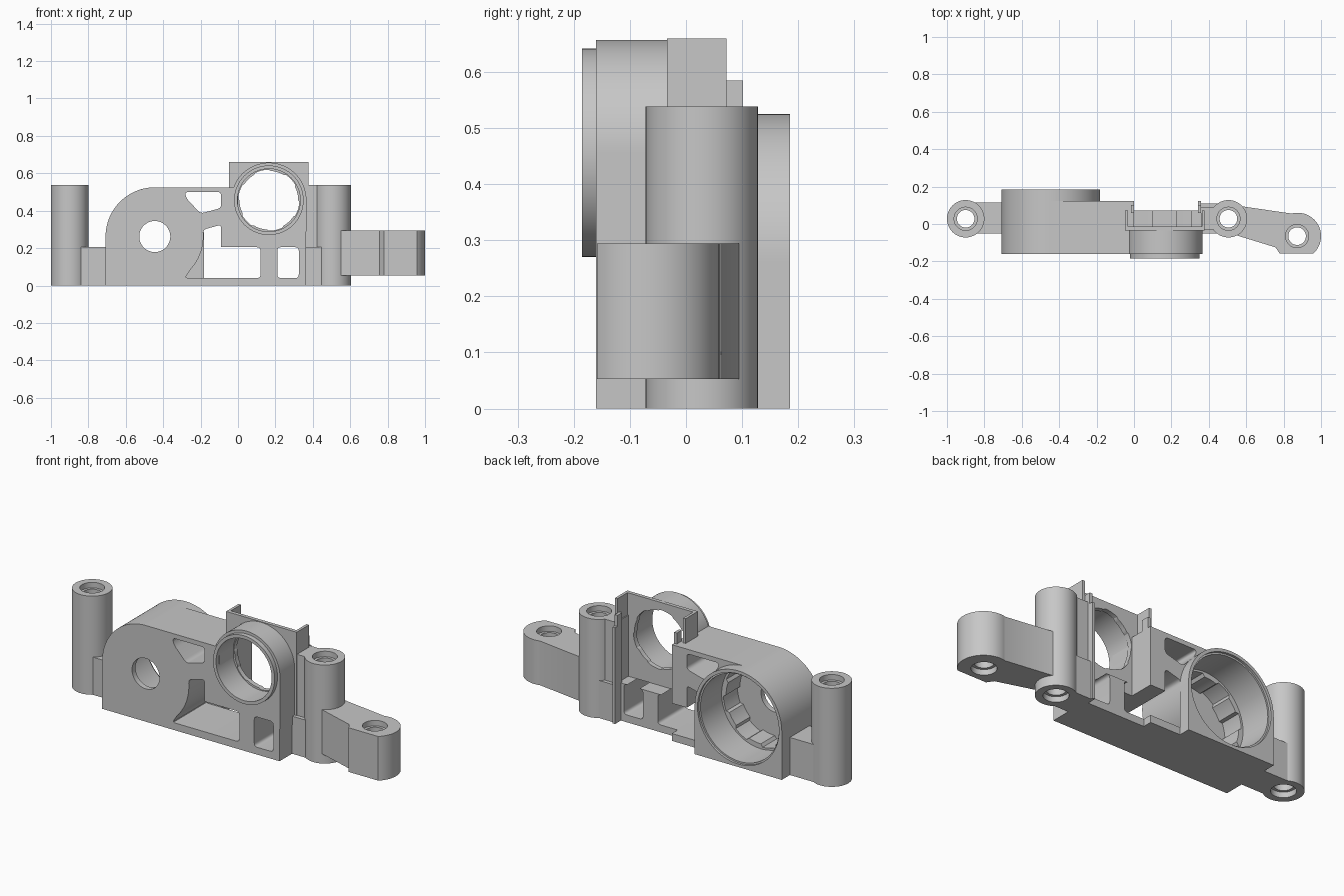
import bpy, bmesh
from math import sin, cos, radians, pi
from mathutils import Vector

if "Cube" in bpy.data.objects:
    bpy.data.objects.remove(bpy.data.objects["Cube"])

grey = bpy.data.materials.new("plain grey")
grey.use_nodes = True
colour = (0.57, 0.57, 0.57, 1)
grey.diffuse_color = colour
grey.node_tree.nodes["Principled BSDF"].inputs["Base Color"].default_value = colour


def arc(cx, cy, r, start=0, end=360, n=64):
    """Points on an arc; a full circle does not repeat its first point."""
    steps = n if end - start == 360 else n - 1
    angles = [radians(start + (end - start) * i / steps) for i in range(n)]
    return [(cx + r * cos(a), cy + r * sin(a)) for a in angles]


def toothed(cx, cy, outer, inner, teeth):
    """Circle whose radius alternates, leaving short lugs in the bore."""
    n = teeth * 16
    pts = []
    for i in range(n):
        r = inner if i % 16 < 8 else outer
        a = 2 * pi * i / n
        pts.append((cx + r * cos(a), cy + r * sin(a)))
    return pts


def rounded(corners, r=0.02):
    """Round the sharp outward corners of a counter-clockwise outline."""
    pts = []
    for i, corner in enumerate(corners):
        c = Vector(corner)
        back = (Vector(corners[i - 1]) - c).normalized()
        ahead = (Vector(corners[(i + 1) % len(corners)]) - c).normalized()
        if ahead.x * back.y - ahead.y * back.x < 0.4:
            pts.append(corner)
            continue
        for k in range(6):
            t = k / 5
            pts.append(tuple(c + back * r * (1 - t) ** 2 + ahead * r * t * t))
    return pts


def rect(x0, x1, y0, y1):
    return [(x0, y0), (x1, y0), (x1, y1), (x0, y1)]


def prism(name, pts, lo, hi, axis="y"):
    """Extrude a flat outline along the chosen axis."""
    place = {"x": lambda u, v, w: (w, u, v),
             "y": lambda u, v, w: (u, w, v),
             "z": lambda u, v, w: (u, v, w)}[axis]
    bm = bmesh.new()
    ends = [[bm.verts.new(place(u, v, w)) for u, v in pts] for w in (lo, hi)]
    bm.faces.new(ends[0])
    bm.faces.new(ends[1])
    for i in range(len(pts)):
        bm.faces.new((ends[0][i - 1], ends[0][i], ends[1][i], ends[1][i - 1]))
    bmesh.ops.recalc_face_normals(bm, faces=bm.faces)
    mesh = bpy.data.meshes.new(name)
    bm.to_mesh(mesh)
    bm.free()
    mesh.materials.append(grey)
    obj = bpy.data.objects.new(name, mesh)
    bpy.context.collection.objects.link(obj)
    return obj


cutters = []


def cutter(pts, lo, hi, axis="y"):
    obj = prism("cutter", pts, lo, hi, axis)
    obj.hide_render = True
    cutters.append(obj)
    return obj


def cut(obj, *tools):
    """Subtract each tool, changing solver if one returns nothing."""
    bpy.context.view_layer.objects.active = obj
    for tool in tools:
        mod = obj.modifiers.new("cut", "BOOLEAN")
        mod.operation = "DIFFERENCE"
        mod.object = tool
        for solver in ("EXACT", "MANIFOLD", "FLOAT"):
            mod.solver = solver
            result = obj.evaluated_get(bpy.context.evaluated_depsgraph_get())
            if len(result.data.polygons):
                break
        bpy.ops.object.modifier_apply(modifier=mod.name)


# Main dimensions
GX, GZ, GR = -0.445, 0.262, 0.263     # large round housing
RX, RZ = 0.165, 0.456                 # upper ring
LEFT, RIGHT, FRONT, BACK = -0.708, 0.363, -0.16, 0.122

# Bores and windows
big_bore = cutter(arc(GX, GZ, 0.237), -0.01, 0.3)
deep_bore = cutter(toothed(GX, GZ, 0.226, 0.21, 8), -0.13, 0.05)
bore_rim = cutter(arc(GX, GZ, 0.246), 0.172, 0.3)
shaft_hole = cutter(arc(GX, GZ, 0.083), -0.3, -0.06)
ring_bore = cutter(arc(RX, RZ, 0.168), -0.3, -0.04)
ring_back = cutter(toothed(RX, RZ, 0.163, 0.157, 6), -0.1, 0.1)
top_window = cutter(rounded([(-0.275, 0.465), (-0.2, 0.385), (-0.09, 0.415),
                             (-0.09, 0.5), (-0.285, 0.5)]), -0.3, 0.3)
low_window = cutter(rounded([(-0.285, 0.04), (0.12, 0.04), (0.12, 0.205),
                             (-0.09, 0.205), (-0.09, 0.325)]
                            + arc(GX, GZ, 0.26, 8, -43, 16)), -0.3, 0.3)
small_window = cutter(rounded(rect(0.21, 0.325, 0.04, 0.205)), -0.3, 0.3)

# Main housing with a rounded shoulder
housing = prism("housing", [(LEFT, 0), (0, 0), (0, GZ + GR)]
                + arc(GX, GZ, GR, 90, 180, 32), FRONT, BACK)
cut(housing, big_bore, deep_bore, shaft_hole, top_window, low_window)

# Rear collar around the large bore
collar = prism("rear_collar", [(LEFT, 0), (GX + GR, 0)]
               + arc(GX, GZ, GR, 0, 180), BACK, 0.185)
cut(collar, big_bore, bore_rim)

# Arched front that carries the ring
arch = prism("ring_arch", [(-0.035, 0), (RIGHT, 0)]
             + arc(RX, RZ, 0.201, 0, 180), FRONT, -0.02)
cut(arch, ring_bore, ring_back, low_window, small_window)
lip = prism("ring_lip", arc(RX, RZ, 0.186), -0.185, FRONT)
cut(lip, ring_bore)

# Thin plate behind the ring with side flanges
plate = prism("ring_plate", rect(-0.048, 0.378, 0.205, 0.66), -0.034, -0.014)
cut(plate, ring_back)
for side, x in (("right", -0.048), ("left", 0.363)):
    prism(side + "_flange", rect(x, x + 0.015, 0.205, 0.66), -0.034, 0.072)

# Lower ledge and the two stepped rails behind it
ledge = prism("lower_ledge", rect(-0.01, RIGHT, 0, 0.205), -0.025, 0.072)
cut(ledge, low_window, small_window)
rail_outline = [(0.06, 0), (BACK, 0), (BACK, 0.525), (0.102, 0.525), (0.102, 0.585), (0.06, 0.585)]
for side, x in (("right", -0.016), ("left", 0.343)):
    rail = prism(side + "_rail", rail_outline, x, x + 0.016, "x")
    cut(rail, low_window)


# Screw holes with a wider recess at both ends
def screw_holes(x, y, lo, hi):
    return (cutter(arc(x, y, 0.047, n=40), lo - 0.1, hi + 0.1, "z"),
            cutter(arc(x, y, 0.062, n=40), hi - 0.03, hi + 0.1, "z"),
            cutter(arc(x, y, 0.062, n=40), lo - 0.1, lo + 0.03, "z"))


PY = 0.028
right_holes = screw_holes(-0.9, PY, 0, 0.538)
left_holes = screw_holes(0.505, PY, 0, 0.538)
end_holes = screw_holes(0.872, -0.065, 0.053, 0.294)

# Screw posts
for side, x, holes in (("right", -0.9, right_holes), ("left", 0.505, left_holes)):
    post = prism(side + "_post", arc(x, PY, 0.1), 0, 0.538, "z")
    cut(post, *holes)

# Arms joining the posts to the body
right_arm = prism("right_arm", rect(-0.88, LEFT + 0.01, -0.052, 0.115), 0, 0.205, "z")
cut(right_arm, *right_holes)
foot = prism("left_foot", rect(RIGHT - 0.01, 0.47, -0.052, 0.11), 0, 0.205, "z")
cut(foot, *left_holes)
prism("left_web", rect(RIGHT - 0.005, 0.435, -0.03, 0.09), 0.1, 0.538, "z")

# Cranked outer arm with a rounded end
outer = prism("outer_arm", [(0.53, -0.055), (0.757, -0.125), (0.78, -0.159), (0.957, -0.159)]
              + arc(0.875, -0.065, 0.125, -44, 105, 32)
              + [(0.6, 0.091), (0.53, 0.104)], 0.053, 0.294, "z")
cut(outer, *end_holes, left_holes[0])

# Remove the cutters and smooth the round surfaces
for tool in cutters:
    bpy.data.objects.remove(tool)
bpy.ops.object.select_all(action="DESELECT")
for obj in bpy.context.collection.objects:
    if obj.type == "MESH" and obj.data.materials and obj.data.materials[0] == grey:
        obj.select_set(True)
        bpy.context.view_layer.objects.active = obj
bpy.ops.object.shade_smooth_by_angle(angle=radians(30))
